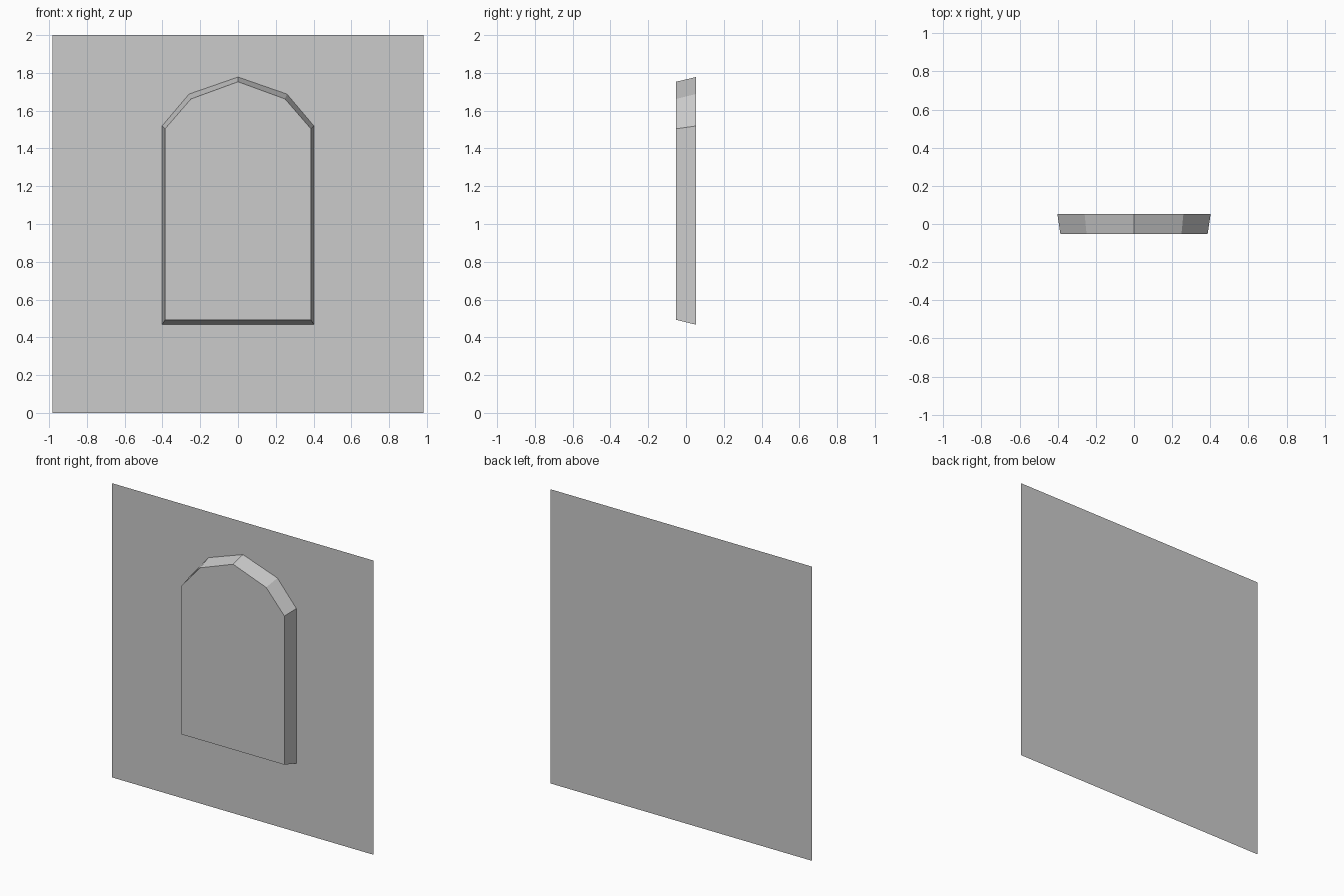
import bpy

cube = bpy.data.objects.get("Cube")
if cube:
    bpy.data.objects.remove(cube, do_unlink=True)

DEPTH = 0.053  # half of the total depth

stone = bpy.data.materials.new("grey_stone")
stone.use_nodes = True
stone.diffuse_color = (0.6, 0.6, 0.6, 1)
stone.node_tree.nodes["Principled BSDF"].inputs["Base Color"].default_value = (0.6, 0.6, 0.6, 1)


def add_part(name, verts, faces):
    mesh = bpy.data.meshes.new(name)
    mesh.from_pydata(verts, [], faces)
    mesh.materials.append(stone)
    obj = bpy.data.objects.new(name, mesh)
    bpy.context.collection.objects.link(obj)
    return obj


def arch(half_profile, y):
    """Closed outline from the right half of an arch, mirrored in x."""
    left = [(-x, z) for x, z in reversed(half_profile) if x > 0]
    return [(x, y, z) for x, z in half_profile + left]


# Thin flat wall
W = 0.983
add_part("wall", [(-W, DEPTH, 0), (W, DEPTH, 0), (W, DEPTH, 2), (-W, DEPTH, 2)],
         [(0, 1, 2, 3)])

# Raised arched panel with tapered sides, open against the wall
base = arch([(0.402, 0.467), (0.402, 1.519), (0.259, 1.688), (0, 1.778)], DEPTH)
front = arch([(0.386, 0.493), (0.386, 1.504), (0.249, 1.662), (0, 1.753)], -DEPTH)
n = len(base)
sides = [(i, (i + 1) % n, n + (i + 1) % n, n + i) for i in range(n)]
add_part("arched_panel", base + front, [tuple(range(n, 2 * n))] + sides)
